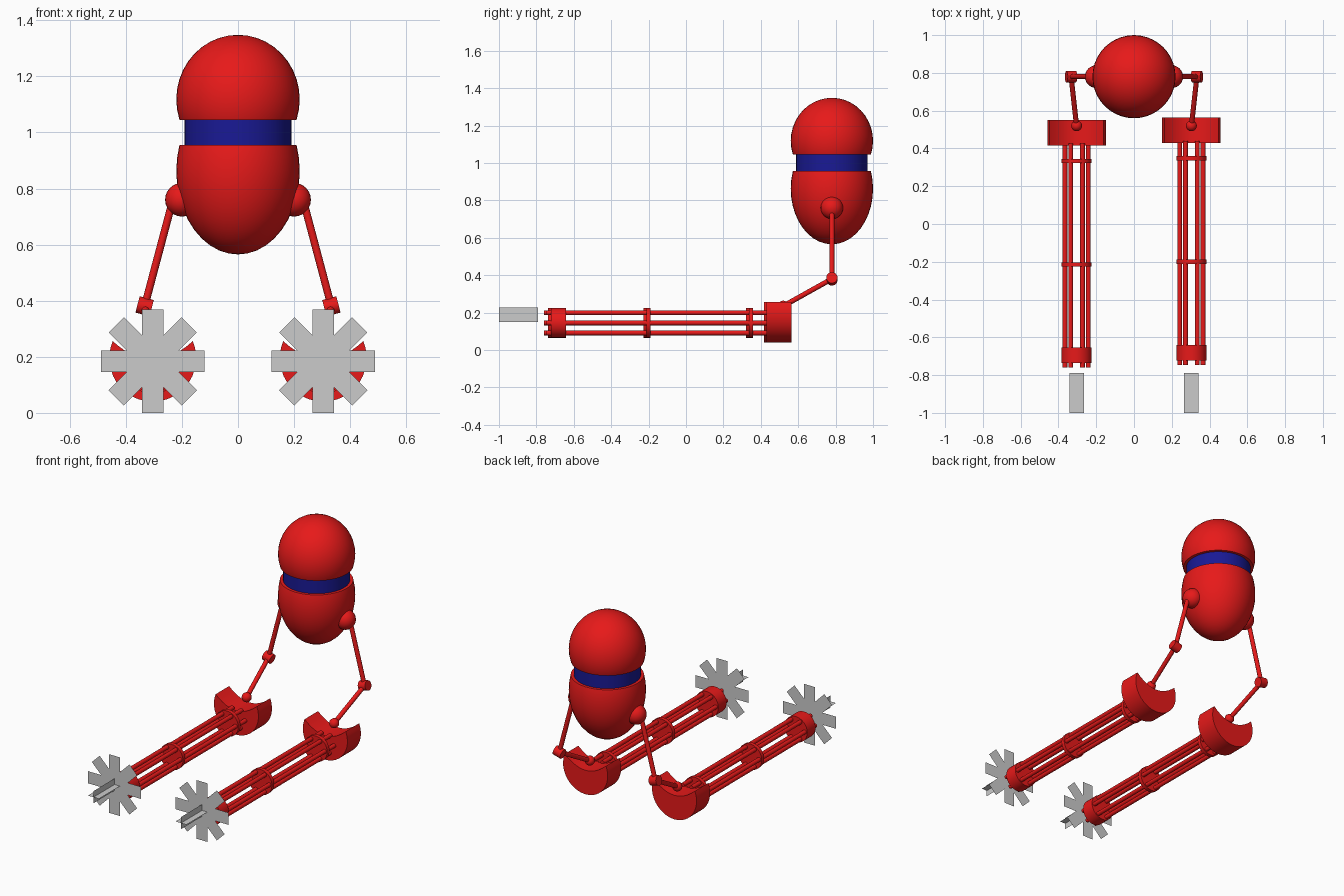
import bpy, bmesh, math
from mathutils import Vector, Matrix

if "Cube" in bpy.data.objects:
    bpy.data.objects.remove(bpy.data.objects["Cube"])


def material(name, rgb):
    m = bpy.data.materials.new(name)
    m.diffuse_color = (*rgb, 1)
    m.use_nodes = True
    m.node_tree.nodes["Principled BSDF"].inputs["Base Color"].default_value = m.diffuse_color
    return m


RED = material("red_paint", (0.8, 0.01, 0.01))
BLUE = material("dark_blue", (0.01, 0.01, 0.3))


def finish(bm, name, mat=None, smooth=True):
    if smooth:
        bmesh.ops.recalc_face_normals(bm, faces=bm.faces[:])
    me = bpy.data.meshes.new(name)
    bm.to_mesh(me)
    bm.free()
    ob = bpy.data.objects.new(name, me)
    bpy.context.collection.objects.link(ob)
    if mat:
        me.materials.append(mat)
    if smooth:
        bpy.ops.object.select_all(action='DESELECT')
        ob.select_set(True)
        bpy.context.view_layer.objects.active = ob
        bpy.ops.object.shade_smooth_by_angle(angle=math.radians(35))
    return ob


def add_rod(bm, a, b, r, n=16):
    a, b = Vector(a), Vector(b)
    rot = (b - a).to_track_quat('Z', 'Y').to_matrix().to_4x4()
    bmesh.ops.create_cone(bm, cap_ends=True, segments=n, radius1=r, radius2=r,
                          depth=(b - a).length, matrix=Matrix.Translation((a + b) / 2) @ rot)


def rod(name, a, b, r, mat, n=16):
    bm = bmesh.new()
    add_rod(bm, a, b, r, n)
    return finish(bm, name, mat)


def ball(name, centre, rx, rz, mat, n=32, cut=None, up=1):
    """Ellipsoid, optionally cut flat at height `cut`, keeping the side given by `up`."""
    bm = bmesh.new()
    bmesh.ops.create_uvsphere(bm, u_segments=n, v_segments=n // 2, radius=1,
                              matrix=Matrix.Translation(centre) @ Matrix.Diagonal((rx, rx, rz, 1)))
    if cut is not None:
        geom = bm.verts[:] + bm.edges[:] + bm.faces[:]
        bmesh.ops.bisect_plane(bm, geom=geom, plane_co=(0, 0, cut),
                               plane_no=(0, 0, -up), clear_outer=True)
        bmesh.ops.holes_fill(bm, edges=[e for e in bm.edges if e.is_boundary], sides=0)
    return finish(bm, name, mat)


YC = 0.78  # body axis

# Head dome, visor band and egg-shaped body
ball("head_dome", (0, YC, 1.118), 0.22, 0.23, RED, 40, 1.045, 1)
rod("visor_band", (0, YC, 0.95), (0, YC, 1.05), 0.191, BLUE, 40)
ball("body", (0, YC, 0.862), 0.22, 0.297, RED, 40, 0.956, -1)


def cradle(name, cx, y0, y1):
    """Half-round block with a scooped top."""
    r, zc, a0 = 0.155, 0.195, math.radians(23)
    n = 24
    pts = []
    for i in range(n + 1):
        a = a0 - (math.pi + 2 * a0) * i / n
        pts.append((r * math.cos(a), zc + r * math.sin(a)))
    xc, zt = pts[0]
    for i in range(1, 12):
        x = -xc + 2 * xc * i / 12
        pts.append((x, zt - 0.065 * (1 - (x / xc) ** 2)))
    bm = bmesh.new()
    f = bm.faces.new([bm.verts.new((cx + x, y0, z)) for x, z in pts])
    new = bmesh.ops.extrude_face_region(bm, geom=[f])["geom"]
    bmesh.ops.translate(bm, vec=(0, y1 - y0, 0),
                        verts=[v for v in new if isinstance(v, bmesh.types.BMVert)])
    finish(bm, name, RED)


def flash(name, cx):
    """Flat star of four crossed strips plus two crossed forward strips."""
    bm = bmesh.new()
    zc, h, w, yb, yf = 0.184, 0.184, 0.038, -0.79, -1.0

    def quad(corners):
        bm.faces.new([bm.verts.new(c) for c in corners])

    for k in range(4):
        c, s = math.cos(k * math.pi / 4), math.sin(k * math.pi / 4)
        quad([(cx + u * c - v * s, yb - k * 0.0004, zc + u * s + v * c)
              for u, v in ((-h, -w), (h, -w), (h, w), (-h, w))])
    z = 0.188
    quad([(cx, yb, z - w), (cx, yf, z - w), (cx, yf, z + w), (cx, yb, z + w)])
    quad([(cx - w, yb, z), (cx - w, yf, z), (cx + w, yf, z), (cx + w, yb, z)])
    finish(bm, name, None, smooth=False)


for side, s, dy in (("left", -1, 0.0), ("right", 1, 0.014)):
    # Shoulder, arm and joints
    elbow = Vector((s * 0.333, YC, 0.38))
    shoulder = Vector((s * 0.232, YC, 0.76))
    wrist = Vector((s * 0.304, 0.52, 0.235))
    ball(side + "_shoulder", (s * 0.2, YC, 0.76), 0.06, 0.06, RED, 24)
    rod(side + "_upper_arm", shoulder, elbow, 0.0135, RED)
    d = (elbow - shoulder).normalized()
    axis = Vector((d.z, 0, -d.x)) * 0.026
    rod(side + "_elbow", elbow - axis, elbow + axis, 0.03, RED, 24)
    rod(side + "_forearm", elbow, wrist, 0.0135, RED)
    ball(side + "_wrist", wrist, 0.029, 0.029, RED, 16)

    # Cradle block and rotary barrel cluster
    cx, zc = s * 0.304, 0.145
    cradle(side + "_cradle", cx, 0.416 + dy, 0.55 + dy)
    bm = bmesh.new()
    for k in range(6):
        a = k * math.pi / 3
        x, z = cx + 0.062 * math.cos(a), zc + 0.062 * math.sin(a)
        add_rod(bm, (x, -0.76 + dy, z), (x, 0.425 + dy, z), 0.013)
    finish(bm, side + "_barrels", RED)
    for part, y0, y1 in (("muzzle_ring", -0.737, -0.655),
                         ("middle_ring", -0.226, -0.203), ("rear_ring", 0.322, 0.345)):
        rod(side + "_" + part, (cx, y0 + dy, zc), (cx, y1 + dy, zc), 0.08, RED, 32)

    # Muzzle flash
    flash(side + "_muzzle_flash", cx)
